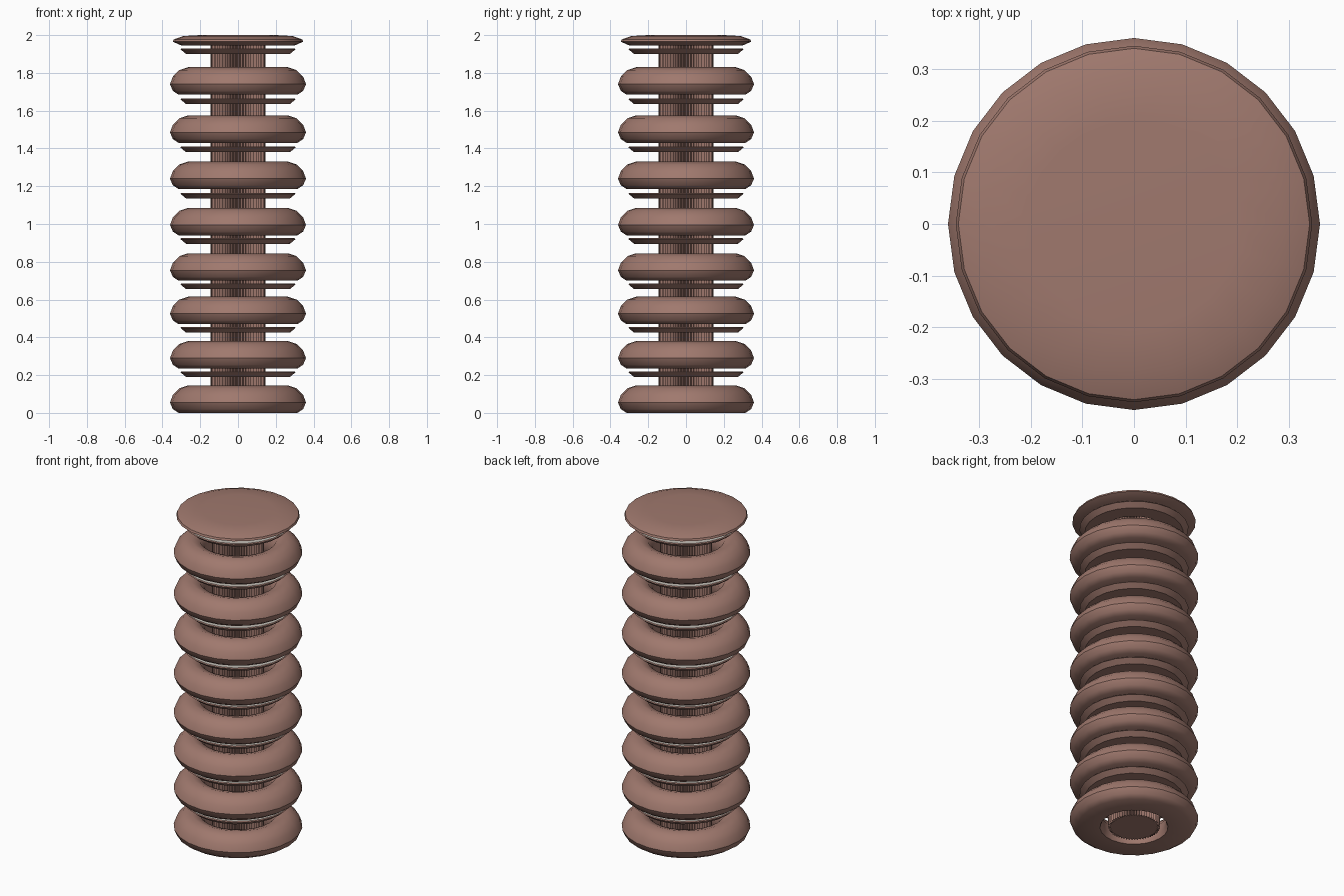
import bpy, bmesh, math

if "Cube" in bpy.data.objects:
    bpy.data.objects.remove(bpy.data.objects["Cube"])

def material(name, rgb):
    m = bpy.data.materials.new(name)
    m.diffuse_color = (*rgb, 1)
    m.use_nodes = True
    m.node_tree.nodes["Principled BSDF"].inputs["Base Color"].default_value = m.diffuse_color
    return m

BROWN = material("dusty brown", (0.35, 0.19, 0.155))
PALE = material("pale grey", (0.55, 0.52, 0.47))

def finish(name, bm, mats, angle):
    bmesh.ops.recalc_face_normals(bm, faces=bm.faces)
    me = bpy.data.meshes.new(name)
    bm.to_mesh(me)
    bm.free()
    ob = bpy.data.objects.new(name, me)
    bpy.context.collection.objects.link(ob)
    for m in mats:
        me.materials.append(m)
    bpy.ops.object.select_all(action='DESELECT')
    ob.select_set(True)
    bpy.context.view_layer.objects.active = ob
    bpy.ops.object.shade_smooth_by_angle(angle=math.radians(angle))
    return ob

def lathe(name, profile, z0, sides=24, closed=True, mats=(BROWN,), pale_segment=None):
    """Spin an (r, z) profile around z; closed profiles become rings."""
    bm = bmesh.new()
    loops = [[bm.verts.new((r * math.cos(2 * math.pi * i / sides),
                            r * math.sin(2 * math.pi * i / sides), z0 + z))
              for i in range(sides)] for r, z in profile]
    n = len(loops)
    for k in range(n if closed else n - 1):
        a, b = loops[k], loops[(k + 1) % n]
        for i in range(sides):
            j = (i + 1) % sides
            f = bm.faces.new((a[i], a[j], b[j], b[i]))
            f.material_index = 1 if k == pale_segment else 0
    if not closed:
        bm.faces.new(loops[0])
        bm.faces.new(loops[-1])
    return finish(name, bm, mats, 40)

# Fat rounded rings
ring = [(0.19, 0.0), (0.315, 0.0), (0.345, 0.02), (0.36, 0.055), (0.345, 0.095),
        (0.31, 0.13), (0.265, 0.145), (0.215, 0.13), (0.185, 0.085), (0.18, 0.03)]
for i, z in enumerate((0.0, 0.235, 0.47, 0.70, 0.94, 1.185, 1.43, 1.685)):
    lathe(f"ring_{i + 1}", ring, z)

# Thin washers between the rings, with a pale band at the top edge
washer = [(0.18, 0.0), (0.275, 0.0), (0.305, 0.025), (0.30, 0.03), (0.27, 0.03), (0.18, 0.03)]
for i, z in enumerate((0.19, 0.425, 0.655, 0.895, 1.135, 1.38, 1.635, 1.90)):
    lathe(f"washer_{i + 1}", washer, z, mats=(BROWN, PALE), pale_segment=3)

# Top cap
cap = [(0.30, 0.0), (0.345, 0.02), (0.34, 0.032), (0.29, 0.05), (0.20, 0.055)]
lathe("top_cap", cap, 1.945, closed=False)

# Ribbed core
bm = bmesh.new()
teeth, ends = 56, []
for z in (0.0, 1.96):
    ends.append([bm.verts.new(((0.145 if i % 2 else 0.128) * math.cos(math.pi * i / teeth),
                               (0.145 if i % 2 else 0.128) * math.sin(math.pi * i / teeth), z))
                 for i in range(2 * teeth)])
    bm.faces.new(ends[-1])
for i in range(2 * teeth):
    j = (i + 1) % (2 * teeth)
    bm.faces.new((ends[0][i], ends[0][j], ends[1][j], ends[1][i]))
finish("ribbed_core", bm, (BROWN,), 20)
